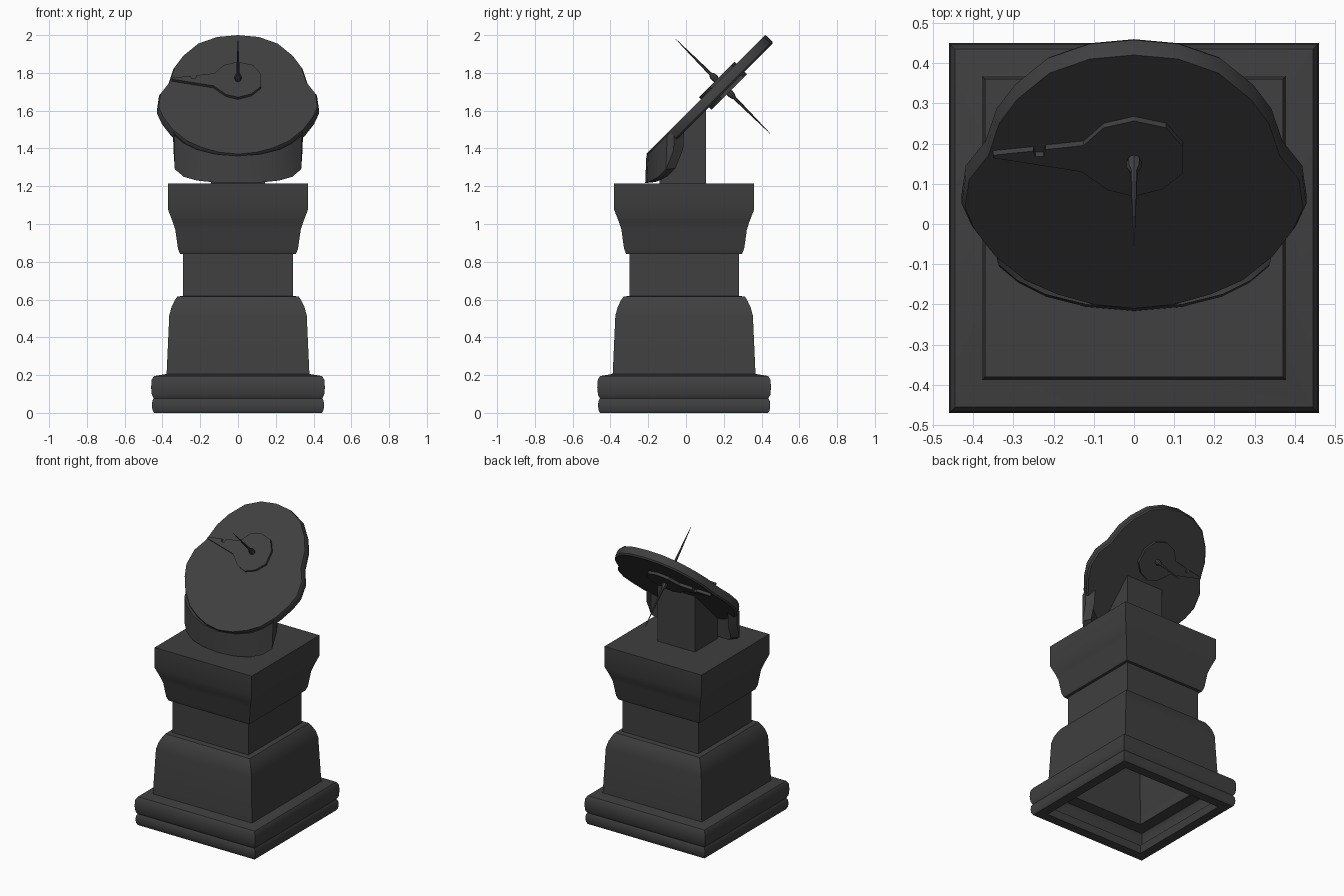
import bpy, bmesh
from math import sqrt, cos, sin, pi
from mathutils import Vector

stone = bpy.data.materials.new("dark_stone")
stone.diffuse_color = (0.05, 0.05, 0.05, 1)

# Dial frame: 45 degree plane, origin on its front face
O = Vector((0, 0.105, 1.685))
V = Vector((0, 1, 1)) / sqrt(2)
N = Vector((0, -1, 1)) / sqrt(2)


def dial(u, v, n):
    return Vector((u, 0, 0)) + O + V * v + N * n


def loft(name, rings, cap_start=True, cap_end=True, angle=30, fix=True):
    """Skin closed rings of equal point count into one object."""
    bm = bmesh.new()
    vs = [[bm.verts.new(p) for p in r] for r in rings]
    k = len(vs[0])
    for a, b in zip(vs, vs[1:]):
        for i in range(k):
            j = (i + 1) % k
            bm.faces.new((a[i], a[j], b[j], b[i]))
    if cap_start:
        bm.faces.new(vs[0][::-1])
    if cap_end:
        bm.faces.new(vs[-1])
    if fix:
        bmesh.ops.recalc_face_normals(bm, faces=bm.faces)
    me = bpy.data.meshes.new(name)
    bm.to_mesh(me)
    bm.free()
    ob = bpy.data.objects.new(name, me)
    bpy.context.collection.objects.link(ob)
    me.materials.append(stone)
    bpy.ops.object.select_all(action='DESELECT')
    ob.select_set(True)
    bpy.context.view_layer.objects.active = ob
    bpy.ops.object.shade_smooth_by_angle(angle=angle * pi / 180)
    return ob


# Square pedestal: moulded profile (half width, z), hollow and open below
profile = [(0.37, 0.05), (0.38, 0.0), (0.445, 0.0), (0.453, 0.015), (0.456, 0.04),
           (0.453, 0.065), (0.446, 0.077), (0.456, 0.095), (0.46, 0.135),
           (0.457, 0.175), (0.445, 0.195), (0.385, 0.205), (0.378, 0.207),
           (0.364, 0.515), (0.352, 0.56), (0.335, 0.595), (0.322, 0.615),
           (0.29, 0.62), (0.29, 0.84), (0.307, 0.842), (0.318, 0.87),
           (0.332, 0.97), (0.345, 1.01), (0.37, 1.075), (0.37, 1.215)]
C = -0.01
loft("pedestal", [[(-w, C - w, z), (w, C - w, z), (w, C + w, z), (-w, C + w, z)]
                  for w, z in profile], cap_start=False, fix=False)

# Wedge block carrying the dial
w = 0.142
side = [(-0.14, 1.21), (0.105, 1.21), (0.105, 1.605), (-0.14, 1.36)]
loft("dial_support", [[(x, y, z) for y, z in side] for x in (-w, w)])

# Dial plate: half outline (x, front-view z), mirrored
half = [(0, 2.0), (0.11, 1.99), (0.21, 1.955), (0.29, 1.89), (0.335, 1.83),
        (0.362, 1.75), (0.41, 1.69), (0.42, 1.62), (0.395, 1.565), (0.345, 1.5),
        (0.27, 1.44), (0.19, 1.405), (0.1, 1.38), (0, 1.37)]
outline = half + [(-x, z) for x, z in half[-2:0:-1]]
loft("dial_plate", [[dial(x * s, (z - 1.685) * sqrt(2) * t, n) for x, z in outline]
                    for n, s, t in ((0, 1, 1), (-0.015, 1.02, 1.006),
                                    (-0.05, 1.02, 1.006), (-0.06, 1.0, 0.99))])

# Curved apron hanging from the lower edge of the dial: x, y, bottom z
sec = [(0.345, -0.06, 1.39), (0.338, -0.1, 1.29), (0.29, -0.14, 1.25),
       (0.22, -0.175, 1.23), (0.12, -0.2, 1.22), (0, -0.21, 1.217)]
sec = [(-x, y, z) for x, y, z in sec] + sec[-2::-1]
loft("dial_apron", [[(x, y, y + 1.57), (x * 0.99, y - 0.006, zb),
                     (x * 0.9, y + 0.045, zb + 0.005), (x * 0.9, y + 0.05, y + 1.56)]
                    for x, y, zb in sec])

# Hub with its pointer, standing proud of both faces: x, top-view y
hub = [(0, 0.255), (0.08, 0.238), (0.122, 0.19), (0.122, 0.125), (0.07, 0.085),
       (0, 0.067), (-0.065, 0.083), (-0.13, 0.128), (-0.35, 0.163), (-0.35, 0.17),
       (-0.25, 0.18), (-0.245, 0.166), (-0.225, 0.166), (-0.22, 0.184),
       (-0.125, 0.194), (-0.075, 0.238)]
loft("hub_pointer", [[dial(x, (2 * y - 0.185) / sqrt(2), n) for x, y in hub]
                     for n in (0.016, -0.078)])


# Gnomon: slender spike through the hub, pointed at both ends
spike = [(0.001, 0.32), (0.005, 0.2), (0.009, 0.06), (0.018, 0.045), (0.019, 0.025),
         (0.013, 0.01), (0.013, -0.07), (0.019, -0.085), (0.016, -0.105),
         (0.009, -0.12), (0.005, -0.26), (0.001, -0.385)]
loft("gnomon", [[dial(r * cos(a * pi / 4), 0.095 + r * sin(a * pi / 4), n)
                 for a in range(8)] for r, n in spike])
